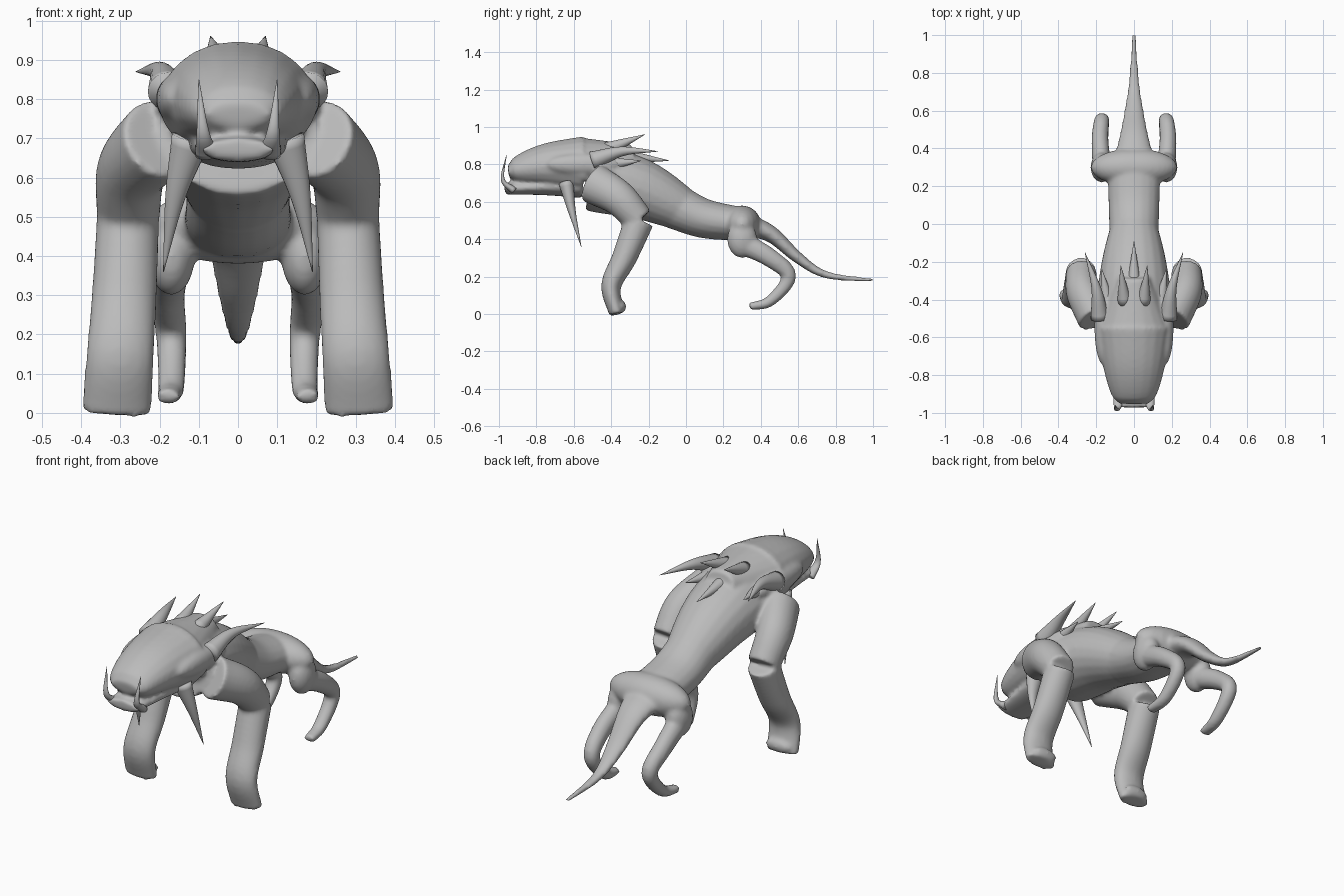
import bpy, bmesh, math
from mathutils import Matrix, Vector

cube = bpy.data.objects.get("Cube")
if cube:
    bpy.data.objects.remove(cube)

SIDES = 20
STEPS = 6
POINT = (.001, .001)

grey = bpy.data.materials.new("hide_grey")
grey.use_nodes = True
colour = (.5, .5, .5, 1)
grey.diffuse_color = colour
grey.node_tree.nodes["Principled BSDF"].inputs["Base Color"].default_value = colour


def smooth_path(path):
    """Catmull-Rom curve through the given points."""
    points = [Vector(point) for point in path]
    before = points[0] * 2 - points[1]
    after = points[-1] * 2 - points[-2]
    points = [before, *points, after]
    curve = []
    for a, b, c, d in zip(points, points[1:], points[2:], points[3:]):
        for step in range(STEPS):
            t = step / STEPS
            bend = (c - a) * t
            bend += (a * 2 - b * 5 + c * 4 - d) * t ** 2
            bend += (b * 3 - a - c * 3 + d) * t ** 3
            curve.append(b + bend / 2)
    return curve + [points[-2]]


def limb(bm, path, start, end=POINT, ease=1):
    """Elliptical tube whose (half width, half depth) runs from start to end."""
    centres = smooth_path(path)
    last = len(centres) - 1
    start, end = Vector(start), Vector(end)
    rings = []
    for i, centre in enumerate(centres):
        ahead = centres[min(i + 1, last)] - centres[max(i - 1, 0)]
        ahead.normalize()
        across = Vector((1, 0, 0))
        across = (across - ahead * across.dot(ahead)).normalized()
        upward = ahead.cross(across)
        width, depth = start.lerp(end, (i / last) ** ease)
        ring = []
        for k in range(SIDES):
            angle = math.tau * k / SIDES
            offset = across * width * math.cos(angle) + upward * depth * math.sin(angle)
            ring.append(bm.verts.new(centre + offset))
        rings.append(ring)
    for ring, following in zip(rings, rings[1:]):
        for k in range(SIDES):
            n = (k + 1) % SIDES
            bm.faces.new((ring[k], ring[n], following[n], following[k]))
    bm.faces.new(rings[0][::-1])
    bm.faces.new(rings[-1])


def spine(bm, path, start, end, ease=1):
    """Limb on the centre line, from (y, z) points."""
    limb(bm, [(0, y, z) for y, z in path], start, end, ease)


def muscle(bm, centre, radii):
    place = Matrix.LocRotScale(Vector(centre), None, Vector(radii))
    bmesh.ops.create_uvsphere(bm, u_segments=SIDES, v_segments=SIDES, radius=1, matrix=place)


def finish(bm, name):
    bmesh.ops.recalc_face_normals(bm, faces=bm.faces)
    mesh = bpy.data.meshes.new(name)
    bm.to_mesh(mesh)
    bm.free()
    mesh.materials.append(grey)
    mesh.shade_smooth()
    obj = bpy.data.objects.new(name, mesh)
    bpy.context.collection.objects.link(obj)
    return obj


body = bmesh.new()

# Front leg: upper arm, forearm with broad paw, curled toe
elbow = (.28, -.25, .5)
limb(body, [(.2, -.5, .7), (.27, -.36, .62), elbow], start=(.1, .11), end=(.08, .08))
limb(body, [elbow, (.29, -.33, .3), (.3, -.4, .15), (.31, -.37, 0)],
     start=(.08, .08), end=(.09, .04))
muscle(body, centre=(.3, -.34, .04), radii=(.07, .02, .03))

# Hind leg: thigh, then shin and hock down to the forward-reaching foot
muscle(body, centre=(.17, .3, .4), radii=(.06, .08, .1))
limb(body, [(.17, .3, .38), (.18, .45, .3), (.17, .55, .2), (.17, .45, .07), (.18, .34, .04)],
     start=(.05, .06), end=(.03, .02))

# Brow ridge
muscle(body, centre=(.16, -.55, .8), radii=(.05, .2, .06))

# Copy the limbs to the other side
copy = bmesh.ops.duplicate(body, geom=body.verts[:] + body.edges[:] + body.faces[:])
copied = [item for item in copy["geom"] if isinstance(item, bmesh.types.BMVert)]
bmesh.ops.scale(body, vec=(-1, 1, 1), verts=copied)

# Chest, waist and hips
spine(body, [(-.5, .73), (-.25, .67), (0, .55)], start=(.2, .18), end=(.12, .11), ease=2)
spine(body, [(-.05, .57), (.1, .51), (.3, .48)], start=(.13, .12), end=(.14, .09))
muscle(body, centre=(0, .3, .48), radii=(.23, .1, .1))

# Rump running out into the tail
spine(body, [(.3, .48), (.45, .43), (.6, .3), (.75, .21), (1, .18)],
      start=(.15, .08), end=(.01, .01), ease=.5)

# Skull, rear crest and lower jaw
skull_back = (-.55, .79)
skull_size = (.2, .16)
spine(body, [(-.95, .76), (-.75, .79), skull_back], start=(.08, .03), end=skull_size, ease=.5)
spine(body, [skull_back, (-.28, .85)], start=skull_size, end=(.08, .06))
spine(body, [(-.97, .67), (-.75, .68), (-.55, .68)], start=(.09, .03), end=(.14, .06))

# Fuse all of the flesh into one skin
hide = finish(body, "body")
fuse = hide.modifiers.new("fuse", 'REMESH')
fuse.mode = 'VOXEL'
fuse.voxel_size = .01
fuse.use_smooth_shade = True
relax = hide.modifiers.new("relax", 'SMOOTH')
relax.iterations = 8


def spike(name, path, base, paired=True):
    bm = bmesh.new()
    limb(bm, path, base)
    obj = finish(bm, name)
    if paired:
        obj.modifiers.new("mirror", 'MIRROR')


# Tusks, jaw spikes, ears and the spikes behind the head
spike("mouth_tusk", [(.08, -.92, .66), (.09, -.98, .72), (.1, -.96, .85)], base=(.03, .02))
spike("jaw_spike", [(.12, -.64, .7), (.16, -.61, .55), (.19, -.56, .36)], base=(.05, .04))
spike("ear_horn", [(.18, -.5, .82), (.2, -.34, .87), (.26, -.15, .87)], base=(.05, .05))
spike("neck_spike", [(.14, -.42, .8), (.17, -.24, .82)], base=(.04, .04))
spike("crest_spike", [(.05, -.42, .88), (.07, -.22, .96)], base=(.04, .04))
spike("nape_spike", [(0, -.4, .85), (0, -.09, .82)], base=(.05, .05), paired=False)
